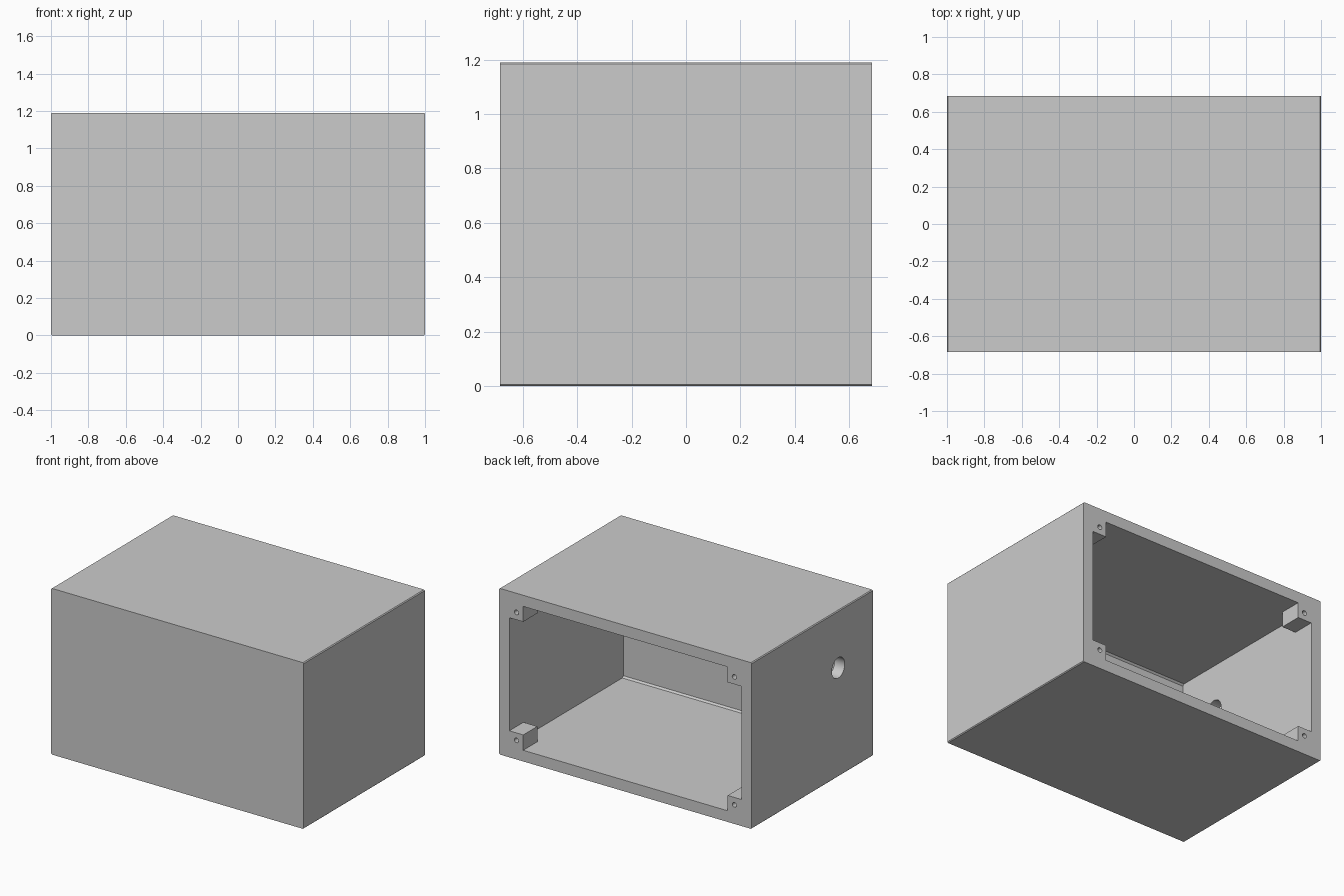
import bpy
import bmesh
import math
from mathutils import Matrix, Vector

if "Cube" in bpy.data.objects:
    bpy.data.objects.remove(bpy.data.objects["Cube"], do_unlink=True)

# Overall size, wall thickness and corner posts
HX, HY, H = 1.0, 0.685, 1.19
WALL, POST, POST_DEPTH = 0.08, 0.19, 0.16

grey = bpy.data.materials.new("light_grey")
grey.use_nodes = True
colour = (0.6, 0.6, 0.6, 1)
grey.diffuse_color = colour
grey.node_tree.nodes["Principled BSDF"].inputs["Base Color"].default_value = colour


def to_object(name, bm):
    bmesh.ops.recalc_face_normals(bm, faces=bm.faces)
    mesh = bpy.data.meshes.new(name)
    bm.to_mesh(mesh)
    bm.free()
    mesh.materials.append(grey)
    obj = bpy.data.objects.new(name, mesh)
    bpy.context.collection.objects.link(obj)
    return obj


def box(name, low, high, bevel=0, pick=None):
    """Box between two corners, with the picked edges chamfered."""
    low, high = Vector(low), Vector(high)
    bm = bmesh.new()
    bmesh.ops.create_cube(bm, size=1)
    bmesh.ops.scale(bm, vec=high - low, verts=bm.verts)
    bmesh.ops.translate(bm, vec=(low + high) / 2, verts=bm.verts)
    if bevel:
        edges = [e for e in bm.edges if pick(e)]
        bmesh.ops.bevel(bm, geom=edges, offset=bevel, segments=1, affect='EDGES')
    return to_object(name, bm)


def prism(name, outline, y0, y1):
    """Outline in x and z, extruded along y."""
    bm = bmesh.new()
    face = bm.faces.new([bm.verts.new((x, y0, z)) for x, z in outline])
    new = bmesh.ops.extrude_face_region(bm, geom=[face])["geom"]
    bmesh.ops.translate(bm, vec=(0, y1 - y0, 0),
                        verts=[v for v in new if isinstance(v, bmesh.types.BMVert)])
    return to_object(name, bm)


def cylinder(name, centre, radius, length, axis, sides=32):
    bm = bmesh.new()
    turn = Matrix.Rotation(math.pi / 2, 4, axis)
    bmesh.ops.create_cone(bm, cap_ends=True, segments=sides, radius1=radius,
                          radius2=radius, depth=length,
                          matrix=Matrix.Translation(centre) @ turn)
    return to_object(name, bm)


def cut(target, cutter):
    cutter.hide_render = True
    mod = target.modifiers.new("cut", 'BOOLEAN')
    mod.operation = 'DIFFERENCE'
    mod.solver = 'EXACT'
    mod.object = cutter
    bpy.context.view_layer.objects.active = target
    bpy.ops.object.modifier_apply(modifier=mod.name)
    bpy.data.objects.remove(cutter, do_unlink=True)


# Outer shell, lightly chamfered on the edges that run front to back
def runs_in_y(e):
    return abs(e.verts[0].co.y - e.verts[1].co.y) > 1


shell = box("enclosure_shell", (-HX, -HY, 0), (HX, HY, H), 0.006, runs_in_y)


# Main cavity, chamfered where the front wall meets floor and ceiling
def front_edge(e):
    return all(v.co.y < 0 for v in e.verts) and abs(e.verts[0].co.x - e.verts[1].co.x) > 1


cut(shell, box("cavity", (-HX + WALL, -HY + WALL, WALL),
               (HX - WALL, HY - POST_DEPTH, H - WALL), 0.012, front_edge))

# Rear opening, leaving a post in each corner
wide, narrow = HX - WALL, HX - POST
tall, short = H / 2 - WALL, H / 2 - POST
quarter = [(wide, short), (narrow, short), (narrow, tall)]
outline = []
for sx, sz in ((1, 1), (-1, 1), (-1, -1), (1, -1)):
    points = [(sx * x, H / 2 + sz * z) for x, z in quarter]
    outline += points if sx * sz > 0 else points[::-1]
cut(shell, prism("rear_opening", outline, HY - POST_DEPTH - 0.05, HY + 0.1))

# Screw holes through the posts
for x in (-HX + 0.137, HX - 0.137):
    for z in (0.137, H - 0.137):
        cut(shell, cylinder("screw_hole", (x, HY, z), 0.017, 0.28, 'X', 24))

# Round cable hole through the side wall
cut(shell, cylinder("cable_hole", (-HX, -0.295, 0.78), 0.073, 0.3, 'Y', 48))

# Smooth the round holes, keep the flat walls crisp
bpy.ops.object.select_all(action='DESELECT')
shell.select_set(True)
bpy.context.view_layer.objects.active = shell
bpy.ops.object.shade_smooth_by_angle(angle=math.radians(30))
